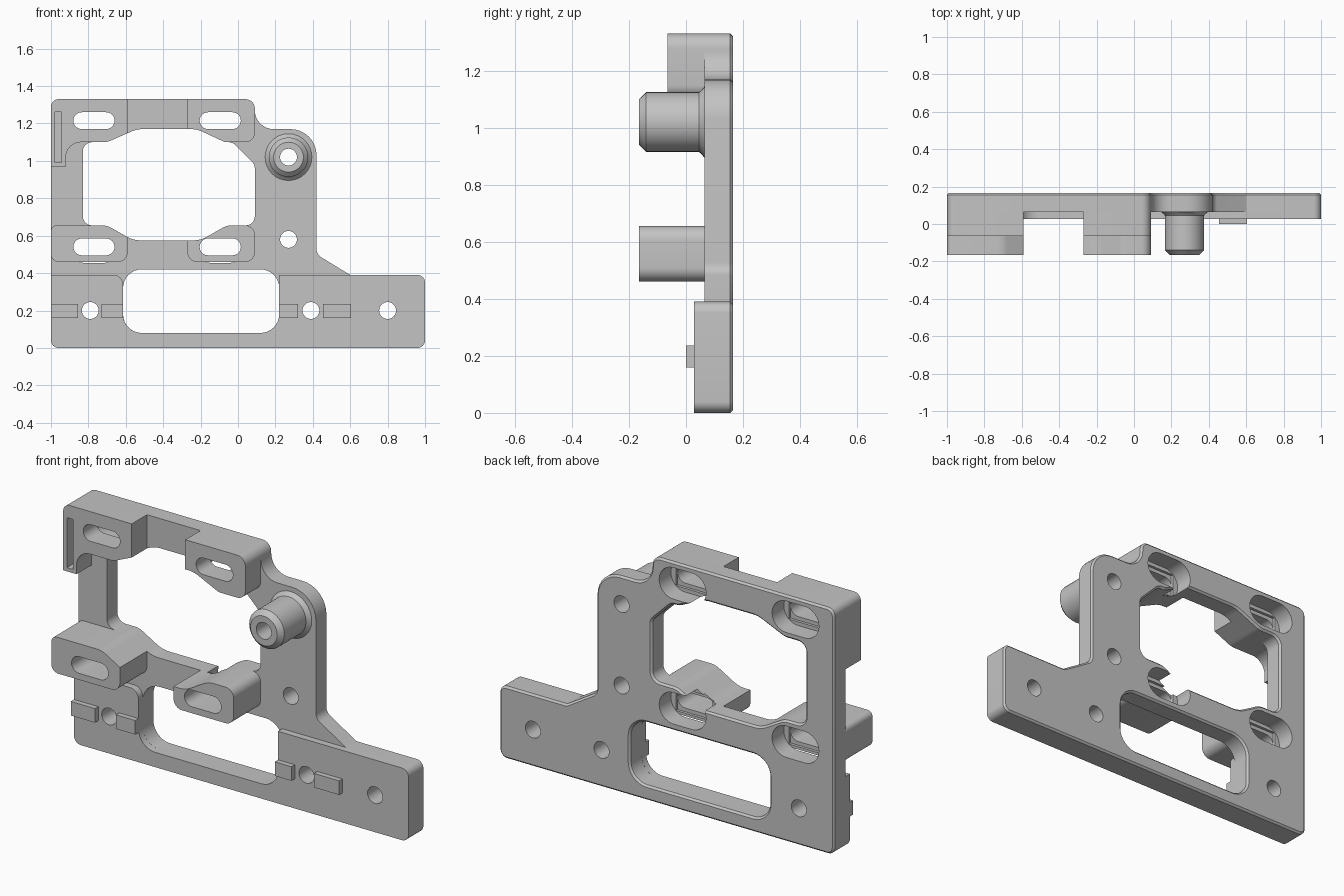
import bpy, bmesh
from mathutils import Vector

if "Cube" in bpy.data.objects:
    bpy.data.objects.remove(bpy.data.objects["Cube"])

GREY = (0.55, 0.55, 0.55, 1)
mat = bpy.data.materials.new("plain grey")
mat.use_nodes = True
mat.diffuse_color = GREY
mat.node_tree.nodes["Principled BSDF"].inputs["Base Color"].default_value = GREY

BACK, MID, BLOCK = 0.165, 0.065, 0.028


def rounded(points, steps=8):
    """Counter-clockwise (x, z, radius) corners to a filleted loop."""
    loop = []
    for i, (x, z, r) in enumerate(points):
        p = Vector((x, z))
        a = (Vector(points[i - 1][:2]) - p).normalized()
        b = (Vector(points[(i + 1) % len(points)][:2]) - p).normalized()
        if r == 0:
            loop.append(p)
            continue
        reach = r * (a + b).length / (a - b).length
        centre = p + (a + b).normalized() * (reach ** 2 + r ** 2) ** 0.5
        start, end = p + a * reach - centre, p + b * reach - centre
        loop += [centre + start.slerp(end, k / steps).normalized() * r
                 for k in range(steps + 1)]
    return [p for i, p in enumerate(loop) if (p - loop[i - 1]).length > 1e-4]


def box(cx, cz, w, h, r=0):
    x, z = w / 2, h / 2
    return rounded([(cx - x, cz - z, r), (cx + x, cz - z, r),
                    (cx + x, cz + z, r), (cx - x, cz + z, r)])


def circle(cx, cz, r):
    return box(cx, cz, 2 * r, 2 * r, r)


def grow(loop, d):
    """Offset a loop outward with mitred corners."""
    out = []
    for i, p in enumerate(loop):
        e, f = p - loop[i - 1], loop[(i + 1) % len(loop)] - p
        n, m = Vector((e.y, -e.x)).normalized(), Vector((f.y, -f.x)).normalized()
        out.append(p + (n + m) * d / (1 + n.dot(m)))
    return out


def solid(name, loop, rings):
    """Stack offset copies of a loop along y; rings are (y, offset)."""
    bm = bmesh.new()
    layers = [[bm.verts.new((p.x, y, p.y)) for p in grow(loop, d)] for y, d in rings]
    for low, high in zip(layers, layers[1:]):
        for i in range(len(loop)):
            bm.faces.new((low[i - 1], low[i], high[i], high[i - 1]))
    bm.faces.new(layers[0])
    bm.faces.new(layers[-1])
    bmesh.ops.recalc_face_normals(bm, faces=bm.faces)
    mesh = bpy.data.meshes.new(name)
    bm.to_mesh(mesh)
    bm.free()
    mesh.materials.append(mat)
    ob = bpy.data.objects.new(name, mesh)
    bpy.context.collection.objects.link(ob)
    return ob


def cutter(loop, y0=-0.3, y1=0.3, flare=False):
    rings = [(y0, 0), (BACK - 0.01, 0), (BACK + 0.01, 0.02)] if flare else [(y0, 0), (y1, 0)]
    ob = solid("cutter", loop, rings)
    ob.hide_render = True
    return ob


def carve(ob, cutters):
    for c in cutters:
        mod = ob.modifiers.new("cut", "BOOLEAN")
        mod.operation, mod.solver, mod.object = "DIFFERENCE", "EXACT", c
    bpy.context.view_layer.update()
    graph = bpy.context.evaluated_depsgraph_get()
    mesh = bpy.data.meshes.new_from_object(ob.evaluated_get(graph))
    ob.modifiers.clear()
    ob.data = mesh


# Openings
window = cutter(rounded([
    (-0.83, 0.655, 0.05), (-0.70, 0.655, 0.1), (-0.56, 0.575, 0.15),
    (-0.20, 0.575, 0.15), (-0.06, 0.655, 0.1), (0.09, 0.655, 0.05),
    (0.09, 0.98, 0.05), (-0.03, 1.10, 0.05), (-0.07, 1.10, 0.05),
    (-0.22, 1.17, 0.15), (-0.54, 1.17, 0.15), (-0.70, 1.10, 0.1),
    (-0.83, 1.10, 0.05)]), flare=True)
lower_window = cutter(box(-0.197, 0.25, 0.835, 0.34, 0.1), flare=True)
low_holes = [cutter(circle(x, 0.2, 0.045)) for x in (-0.79, 0.39, 0.80)]
boss_hole = cutter(circle(0.27, 1.02, 0.045))
side_hole = cutter(circle(0.27, 0.58, 0.045))
groove = cutter(box(-0.96, 1.125, 0.035, 0.27), y1=-0.015)
slots, pockets, steps = [], [], []
for x in (-0.77, -0.095):
    for z in (0.54, 1.215):
        slots.append(cutter(box(x, z, 0.22, 0.09, 0.045)))
        pockets.append(cutter(box(x, z, 0.28, 0.17, 0.085), y0=0))
        steps.append(cutter(box(x, z, 0.22, 0.13), y0=0.05))

# Back plate with chamfered rear edge
plate = solid("back_plate", rounded([
    (-1, 0, 0.04), (1, 0, 0.04), (1, 0.39, 0.04), (0.6, 0.39, 0),
    (0.42, 0.5, 0.05), (0.42, 1.17, 0.14), (0.09, 1.17, 0.1),
    (0.09, 1.33, 0.05), (-1, 1.33, 0.04)]),
    [(MID, 0), (BACK - 0.01, 0), (BACK, -0.01)])
carve(plate, [window, lower_window, boss_hole, side_hole] + low_holes + pockets)

# Thickened base in front of the plate
base = solid("base_block", rounded([
    (-1, 0, 0.04), (1, 0, 0.04), (1, 0.39, 0.04), (0.22, 0.39, 0),
    (0.22, 0.08, 0.1), (-0.615, 0.08, 0.1), (-0.615, 0.39, 0.05),
    (-1, 0.39, 0)]), [(BLOCK, 0), (MID, 0)])
carve(base, low_holes)

# Four slotted mounting posts
posts = {
    "upper_right_post": (-0.065, [(-1, 0.97, 0), (-0.92, 0.97, 0), (-0.92, 1.10, 0.08),
                                  (-0.59, 1.10, 0.05), (-0.59, 1.33, 0), (-1, 1.33, 0.04)]),
    "upper_left_post": (-0.065, [(-0.27, 1.10, 0.05), (0.09, 1.10, 0.05),
                                 (0.09, 1.33, 0.05), (-0.27, 1.33, 0)]),
    "lower_right_post": (-0.165, [(-1, 0.46, 0.04), (-0.59, 0.46, 0.05),
                                  (-0.59, 0.655, 0.05), (-1, 0.655, 0.03)]),
    "lower_left_post": (-0.165, [(-0.27, 0.46, 0.05), (0.09, 0.46, 0.05),
                                 (0.09, 0.655, 0.05), (-0.27, 0.655, 0.05)]),
}
parts = [plate, base]
for name, (front, outline) in posts.items():
    post = solid(name, rounded(outline), [(front, 0), (MID, 0)])
    carve(post, [window] + slots + steps + ([groove] if name == "upper_right_post" else []))
    parts.append(post)

# Round boss with chamfered tip and flared root
boss = solid("boss", circle(0.27, 1.02, 0.105),
             [(-0.165, -0.025), (-0.14, 0), (0.045, 0), (0.052, 0.005), (MID, 0.02)])
carve(boss, [boss_hole])
parts.append(boss)

# Locating keys on the base
for i, (x0, x1) in enumerate([(-1, -0.855), (-0.73, -0.615), (0.22, 0.32), (0.455, 0.605)]):
    parts.append(solid(f"locating_key_{i + 1}", box((x0 + x1) / 2, 0.198, x1 - x0, 0.076),
                       [(0, 0), (BLOCK, 0)]))

# Remove cutters and shade
for ob in [o for o in bpy.data.objects if o.name.startswith("cutter")]:
    bpy.data.objects.remove(ob)
bpy.ops.object.select_all(action="DESELECT")
for ob in parts:
    ob.select_set(True)
bpy.context.view_layer.objects.active = plate
bpy.ops.object.shade_smooth_by_angle(angle=0.5)
